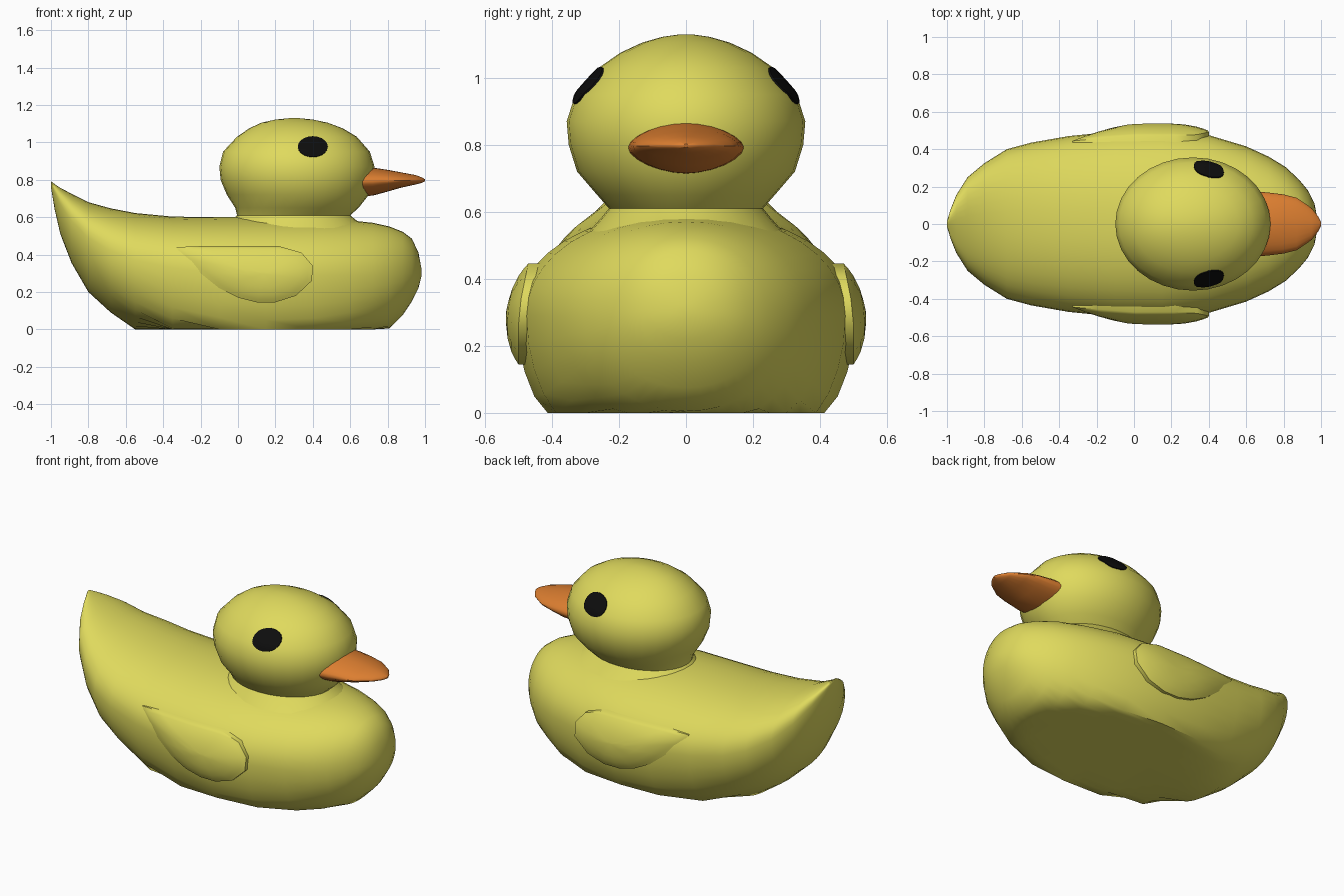
import bpy, bmesh, math
from mathutils import Vector
from mathutils.bvhtree import BVHTree

if "Cube" in bpy.data.objects:
    bpy.data.objects.remove(bpy.data.objects["Cube"])


def material(name, rgb):
    m = bpy.data.materials.new(name)
    m.diffuse_color = (*rgb, 1)
    m.use_nodes = True
    m.node_tree.nodes["Principled BSDF"].inputs["Base Color"].default_value = m.diffuse_color
    return m


YELLOW = material("duck yellow", (0.74, 0.70, 0.11))
ORANGE = material("beak orange", (0.72, 0.21, 0.03))
BLACK = material("eye black", (0.004, 0.004, 0.004))


def loft(name, rings, mat, fix_normals=True):
    """Skin a list of closed point rings and cap both ends."""
    bm = bmesh.new()
    vr = [[bm.verts.new(p) for p in ring] for ring in rings]
    n = len(vr[0])
    for a, b in zip(vr, vr[1:]):
        for i in range(n):
            j = (i + 1) % n
            bm.faces.new((a[i], a[j], b[j], b[i]))
    for ring in (vr[0], vr[-1]):
        bm.faces.new(ring)
    bmesh.ops.remove_doubles(bm, verts=bm.verts, dist=0.0002)
    if fix_normals:
        bmesh.ops.recalc_face_normals(bm, faces=bm.faces)
    me = bpy.data.meshes.new(name)
    bm.to_mesh(me)
    bm.free()
    ob = bpy.data.objects.new(name, me)
    bpy.context.collection.objects.link(ob)
    me.materials.append(mat)
    bpy.ops.object.select_all(action='DESELECT')
    ob.select_set(True)
    bpy.context.view_layer.objects.active = ob
    bpy.ops.object.shade_smooth_by_angle(angle=math.radians(50))
    return ob


def section(x, zb, zm, zt, w, n=40, p=0.95):
    """Oval across x, widest at zm, cut flat at the ground."""
    pts = []
    for i in range(n):
        t = 2 * math.pi * i / n
        c, s = math.cos(t), math.sin(t)
        y = w * math.copysign(abs(c) ** p, c)
        z = zm + (zt - zm if s > 0 else zm - zb) * math.copysign(abs(s) ** p, s)
        pts.append((x, y, max(0, z)))
    return pts


# body with raised tail: x, bottom, widest height, top, half width
body = [(-1.0, .76, .78, .792, .015), (-.98, .64, .73, .777, .08),
        (-.95, .51, .67, .757, .155), (-.89, .355, .58, .725, .25),
        (-.8, .20, .49, .68, .325), (-.68, .09, .42, .647, .40),
        (-.55, 0.0, .37, .622, .435), (-.35, -.12, .33, .603, .47),
        (-.1, -.2, .30, .60, .495), (.15, -.22, .29, .60, .505),
        (.4, -.2, .29, .597, .475), (.6, -.13, .29, .583, .415),
        (.72, -.05, .29, .57, .36), (.81, .005, .29, .55, .305),
        (.88, .075, .295, .522, .24), (.93, .15, .30, .485, .18),
        (.965, .22, .305, .41, .11), (.98, .28, .305, .33, .03)]
loft("body", [section(*b) for b in body], YELLOW)

# head and neck: height, back x, front x, half width
head_rows = [(.54, -.07, .70, .29), (.585, -.03, .63, .25), (.61, -.005, .60, .23),
             (.65, -.015, .645, .265), (.72, -.06, .70, .325), (.80, -.093, .725, .35),
             (.87, -.10, .73, .356), (.95, -.08, .705, .33), (1.03, -.005, .635, .26),
             (1.075, .06, .56, .195), (1.105, .125, .48, .13), (1.122, .2, .40, .07),
             (1.129, .27, .33, .02)]
N = 32
head = loft("head", [[((a + b) / 2 + (b - a) / 2 * math.cos(2 * math.pi * i / N),
                       w * math.sin(2 * math.pi * i / N), z) for i in range(N)]
                     for z, a, b, w in head_rows], YELLOW)

# beak
beak = [(.58, .71, .79, .87, .18), (.72, .715, .793, .865, .168),
        (.80, .737, .795, .853, .158), (.87, .757, .796, .84, .14),
        (.95, .775, .797, .825, .085), (.985, .784, .797, .812, .04),
        (1.0, .792, .797, .802, .01)]
loft("beak", [section(*b, n=24, p=1.15) for b in beak], ORANGE)

# wings: domed plates following a teardrop outline in x and z
outline = [(-.33, .44), (-.29, .38), (-.20, .30), (-.10, .22), (0, .17), (.10, .145),
           (.20, .145), (.31, .18), (.395, .26), (.40, .34), (.34, .41), (.22, .445),
           (0, .445), (-.20, .445)]
cx, cz = 0.14, 0.30


def wing_ring(r, side, y=None):
    pts = []
    for ox, oz in outline:
        x, z = cx + (ox - cx) * r, cz + (oz - cz) * r
        d = .537 - .037 * r ** 3 - .2 * max(0, z - .3) - .1 * max(0, -.05 - x)
        pts.append((x, side * (d if y is None else y), z))
    return pts


for side, label in ((-1, "right"), (1, "left")):
    rings = [wing_ring(1, side, .36)] + [wing_ring(r, side) for r in (1, .9, .75, .5, .25, .05)]
    loft("wing_" + label, rings, YELLOW)

# eyes: thin oval discs laid on the head surface
bm = bmesh.new()
bm.from_mesh(head.data)
tree = BVHTree.FromBMesh(bm)
for side, label in ((-1, "right"), (1, "left")):
    rings = []
    for r in (1.0, .75, .5, .25, .03):
        ring = []
        for i in range(20):
            t = 2 * math.pi * i / 20
            start = Vector((.4 + .08 * r * math.cos(t), side * 2, .975 + .055 * r * math.sin(t)))
            hit, nor, _, _ = tree.ray_cast(start, Vector((0, -side, 0)))
            ring.append(hit + Vector((0, side * .005, .003)))
        rings.append(ring)
    # inner rim tucked into the head makes the disc a closed plate
    rings.insert(0, [p - Vector((0, side * .009, .004)) for p in rings[0]])
    loft("eye_" + label, rings, BLACK)
bm.free()
